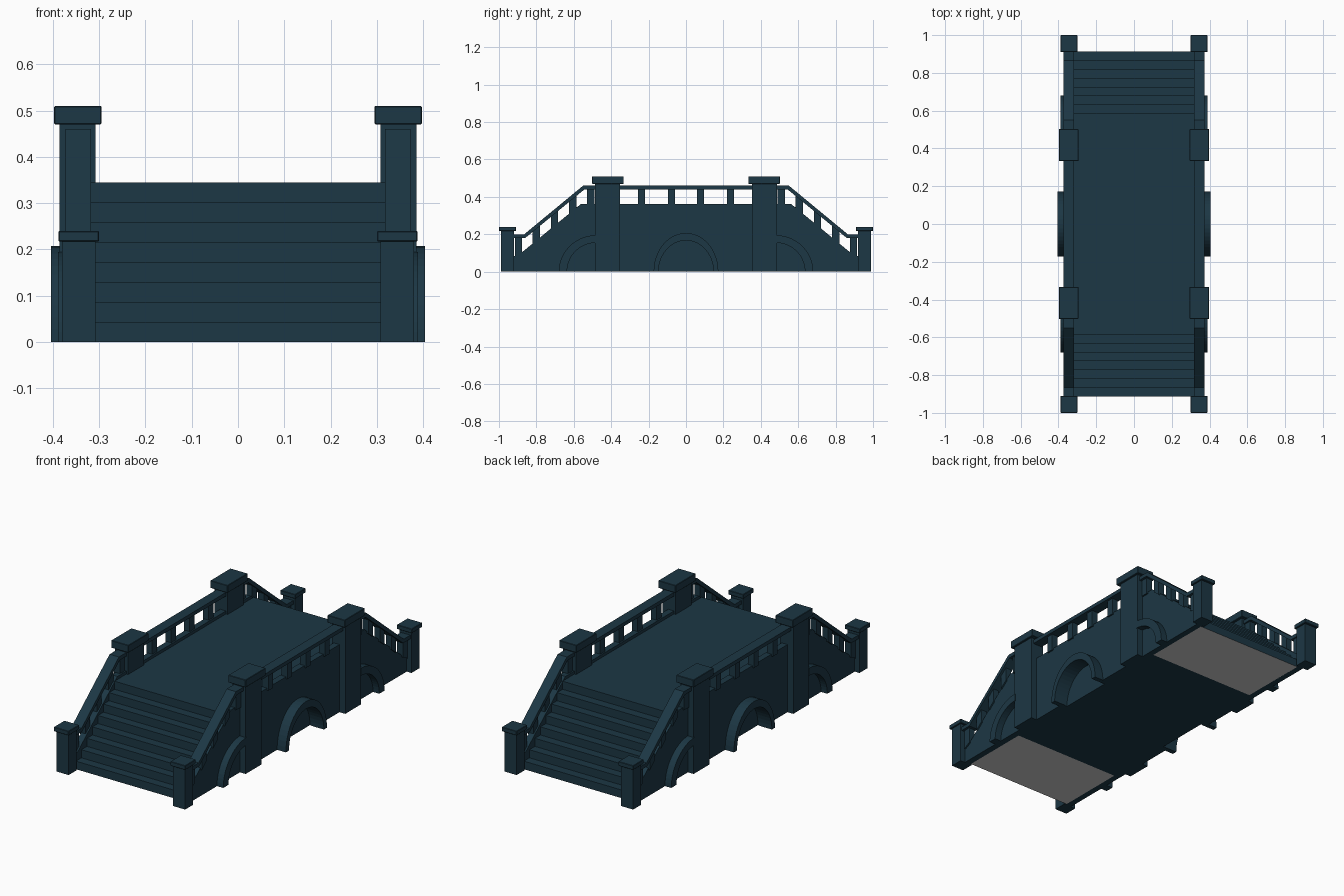
import bpy, bmesh, math

if "Cube" in bpy.data.objects:
    bpy.data.objects.remove(bpy.data.objects["Cube"])


def material(name, rgb):
    mat = bpy.data.materials.new(name)
    mat.diffuse_color = (*rgb, 1)
    mat.use_nodes = True
    mat.node_tree.nodes["Principled BSDF"].inputs["Base Color"].default_value = mat.diffuse_color
    return mat


# Slate for the bridge, pale grey for the underside of the stairs
slate = material("dark_slate", (0.0115, 0.038, 0.058))
grey = material("pale_grey", (0.6, 0.6, 0.6))


def finish(name, bm, bevel=0):
    bmesh.ops.recalc_face_normals(bm, faces=bm.faces[:])
    me = bpy.data.meshes.new(name)
    bm.to_mesh(me)
    bm.free()
    ob = bpy.data.objects.new(name, me)
    bpy.context.collection.objects.link(ob)
    me.materials.append(slate)
    if bevel:
        mod = ob.modifiers.new("bevel", 'BEVEL')
        mod.width, mod.segments = bevel, 1
    return ob


def prism(name, profile, x0, x1):
    """Extrude a (y, z) outline along x."""
    bm = bmesh.new()
    face = bm.faces.new([bm.verts.new((x0, y, z)) for y, z in profile])
    new = bmesh.ops.extrude_face_region(bm, geom=[face])["geom"]
    bmesh.ops.translate(bm, vec=(x1 - x0, 0, 0),
                        verts=[v for v in new if isinstance(v, bmesh.types.BMVert)])
    return finish(name, bm)


def box(name, x, y, z, bevel=0):
    """Box from (min, max) ranges."""
    bm = bmesh.new()
    bmesh.ops.create_cube(bm, size=1)
    for v in bm.verts:
        for i, (lo, hi) in enumerate((x, y, z)):
            v.co[i] = hi if v.co[i] > 0 else lo
    return finish(name, bm, bevel)


def mirror(ob, x=True, y=True):
    mod = ob.modifiers.new("mirror", 'MIRROR')
    mod.use_axis = (x, y, False)
    mod.use_mirror_merge = False
    return ob


def arc(cy, r, a0, a1, n):
    """Points of an elliptical arc, r = (half width, height)."""
    angles = [math.radians(a0 + (a1 - a0) * i / n) for i in range(n + 1)]
    return [(cy + r[0] * math.cos(a), r[1] * math.sin(a)) for a in angles]


def arch(name, cy, outer, inner, a0, a1, x0, x1, n):
    """Raised ring between two arcs."""
    return prism(name, arc(cy, outer, a0, a1, n) + arc(cy, inner, a0, a1, n)[::-1], x0, x1)


# Deck block
DECK, EDGE, STEPS, RUN, FRONT = 0.345, 0.535, 8, 0.0466, 0.913
box("deck", (-0.32, 0.32), (-EDGE, EDGE), (0, DECK))

# Stairs at both ends, with a grey underside
outline = []
for i in range(STEPS):
    y = FRONT - i * RUN
    outline += [(y, DECK * i / STEPS), (y, DECK * (i + 1) / STEPS)]
stairs = mirror(prism("stairs", outline + [(EDGE, DECK), (EDGE, 0)], -0.32, 0.32), x=False)
stairs.data.materials.append(grey)
for p in stairs.data.polygons:
    if p.normal.z < -0.9:
        p.material_index = 1

# Side walls following the stairs, with the middle arch recess left open
wall = [(0.93, 0), (0.93, 0.085), (0.90, 0.085), (0.563, 0.361)]
recess = arc(0, (0.15, 0.17), 180, 0, 24)
mirror(prism("side_wall", wall + [(-y, z) for y, z in reversed(wall)] + recess,
             0.318, 0.352), y=False)

# Handrail with sloped ends
top = [(0.93, 0.2), (0.865, 0.2), (0.55, 0.46)]
low = [(0.93, 0.18), (0.86, 0.18), (0.543, 0.44)]
top += [(-y, z) for y, z in reversed(top)]
low += [(-y, z) for y, z in reversed(low)]
mirror(prism("handrail", top + low[::-1], 0.318, 0.373), y=False)


# Balusters, sheared top and bottom on the slopes
def wall_z(y):
    return min(0.36, max(0.085, 0.361 - (y - 0.563) * 0.819))


def rail_z(y):
    return min(0.45, max(0.19, 0.45 - (y - 0.547) * 0.825))


for i, y in enumerate((0.078, 0.238, 0.51, 0.605, 0.703, 0.80, 0.895)):
    a, b = y - 0.0195, y + 0.0195
    mirror(prism(f"baluster_{i}", [(a, wall_z(a) - 0.01), (b, wall_z(b) - 0.01),
                                   (b, rail_z(b)), (a, rail_z(a))], 0.326, 0.36))

# Tall posts and end posts with caps
mirror(box("tall_post", (0.308, 0.386), (0.353, 0.487), (0, 0.475)))
mirror(box("tall_post_cap", (0.295, 0.397), (0.333, 0.503), (0.47, 0.51), 0.002))
mirror(box("end_post", (0.308, 0.38), (0.92, 0.988), (0, 0.22)))
mirror(box("end_post_cap", (0.30, 0.388), (0.91, 1.0), (0.217, 0.24), 0.002))

# Raised arches: full one in the middle, quarter ones beside the tall posts
mirror(arch("middle_arch", 0, (0.173, 0.207), (0.147, 0.167), 0, 180, 0.33, 0.404, 24), y=False)
mirror(arch("side_arch", 0.48, (0.2, 0.195), (0.156, 0.155), 0, 90, 0.34, 0.389, 14))
